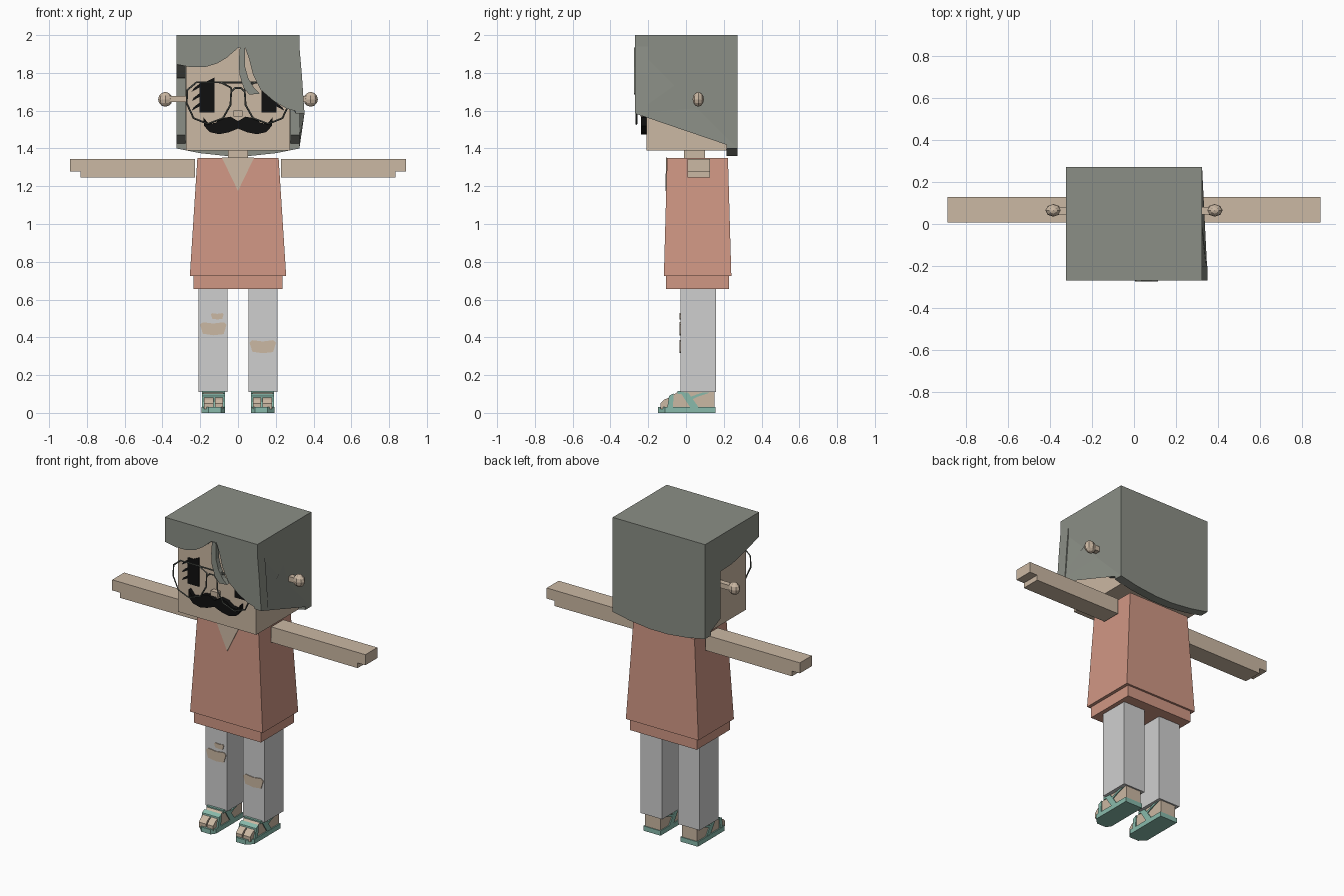
import bpy, bmesh
from mathutils import Vector

old = bpy.data.objects.get("Cube")
if old:
    bpy.data.objects.remove(old, do_unlink=True)


def material(name, rgb):
    lin = [((c / 255 + 0.055) / 1.055) ** 2.4 for c in rgb] + [1]
    m = bpy.data.materials.new(name)
    m.use_nodes = True
    m.diffuse_color = lin
    m.node_tree.nodes["Principled BSDF"].inputs["Base Color"].default_value = lin
    return m


SKIN = material("skin", (203, 184, 163))
HAIR = material("grey hair", (139, 143, 134))
SHIRT = material("coral shirt", (208, 151, 132))
PANTS = material("pale grey trousers", (207, 207, 207))
TEAL = material("teal sandal", (136, 186, 171))
BLACK = material("black", (16, 16, 16))
WIRE = material("dark grey wire", (88, 92, 86))


def finish(name, bm, mat):
    bmesh.ops.recalc_face_normals(bm, faces=bm.faces)
    me = bpy.data.meshes.new(name)
    bm.to_mesh(me)
    bm.free()
    me.materials.append(mat)
    ob = bpy.data.objects.new(name, me)
    bpy.context.collection.objects.link(ob)
    return ob


def prism(name, pts, axis, lo, hi, mat, flare=None):
    """Extrude a flat outline along an axis; flare nudges chosen corners."""
    bm = bmesh.new()

    def place(p, d):
        v = list(p)
        v.insert("xyz".index(axis), d)
        return flare(Vector(v)) if flare else v
    a = [bm.verts.new(place(p, lo)) for p in pts]
    b = [bm.verts.new(place(p, hi)) for p in pts]
    bm.faces.new(a)
    bm.faces.new(b[::-1])
    for i in range(len(pts)):
        j = (i + 1) % len(pts)
        bm.faces.new((a[i], a[j], b[j], b[i]))
    if flare:
        bmesh.ops.triangulate(bm, faces=bm.faces)
    return finish(name, bm, mat)


def box(name, x, y, z, mat):
    return prism(name, [(x[0], y[0]), (x[1], y[0]), (x[1], y[1]), (x[0], y[1])],
                 "z", z[0], z[1], mat)


def span(s, a, b):
    return sorted((s * a, s * b))


def flip(pts, s):
    return [(s * x, z) for x, z in pts]


# Head and neck
box("head", (-0.275, 0.275), (-0.21, 0.225), (1.39, 1.95), SKIN)
box("neck", (-0.053, 0.053), (-0.01, 0.1), (1.33, 1.4), SKIN)
box("nose", (-0.025, 0.025), (-0.24, -0.2), (1.57, 1.602), SKIN)

# Tapered shirt with hem and open neck
shirt = box("shirt", (-0.255, 0.255), (-0.117, 0.24), (0.725, 1.35), SHIRT)
for v in shirt.data.vertices:
    if v.co.z > 1:
        v.co.x *= 0.215 / 0.255
        v.co.y = -0.1 if v.co.y < 0 else 0.222
box("shirt_hem", (-0.235, 0.235), (-0.105, 0.227), (0.655, 0.73), SHIRT)
neckline = prism("neckline", [(-0.085, 1.351), (0.085, 1.351), (0, 1.175)],
                 "y", -0.105, -0.1, SKIN)
for v in neckline.data.vertices:
    v.co.y -= (1.35 - v.co.z) * 0.027

# Hair: cap, curved back, and front fringe
box("hair_cap", (-0.325, 0.325), (-0.27, 0.272), (1.935, 2), HAIR)
prism("hair_back", [(-0.325, 1.94), (-0.325, 1.4), (-0.2, 1.375), (-0.06, 1.36),
                    (0.06, 1.36), (0.2, 1.375), (0.325, 1.4), (0.325, 1.94)],
      "y", 0.215, 0.272, HAIR)
prism("fringe_right", [(-0.325, 1.94), (-0.325, 1.845), (-0.25, 1.83), (-0.17, 1.832),
                       (-0.11, 1.85), (-0.06, 1.88), (0, 1.932), (0.03, 1.94)],
      "y", -0.27, -0.2, HAIR)
prism("fringe_left", [(0.035, 1.94), (0.06, 1.87), (0.08, 1.79), (0.12, 1.71),
                      (0.19, 1.65), (0.26, 1.61), (0.352, 1.585), (0.338, 1.79),
                      (0.325, 1.94)], "y", -0.27, -0.2, HAIR)
prism("loose_strand", [(0.01, 1.935), (0.004, 1.86), (0.008, 1.79), (0.03, 1.72),
                       (0.06, 1.685), (0.115, 1.69), (0.085, 1.72), (0.055, 1.77),
                       (0.038, 1.83), (0.036, 1.935)], "y", -0.275, -0.245, HAIR)


# Hair sides, notched around the ears
def flare_out(v):
    if v.y < -0.2 and v.z < 1.6 and v.x > 0:
        v.x += 0.027
    return v


NAPE = [(0.272, 1.94), (0.272, 1.4), (0.12, 1.47), (0.12, 1.77)]
prism("hair_side_left", [(-0.27, 1.94)] + NAPE +
      [(-0.01, 1.77), (-0.02, 1.715), (-0.06, 1.68), (-0.15, 1.64), (-0.27, 1.585)],
      "x", 0.277, 0.325, HAIR, flare_out)
prism("hair_side_right", [(-0.27, 1.94)] + NAPE +
      [(0, 1.775), (-0.15, 1.81), (-0.27, 1.845)], "x", -0.325, -0.277, HAIR)

# Moustache
half = [(0, 1.545), (0.04, 1.568), (0.085, 1.56), (0.12, 1.535), (0.155, 1.53),
        (0.183, 1.565), (0.18, 1.52), (0.15, 1.487), (0.1, 1.475), (0.05, 1.485), (0, 1.505)]
prism("moustache", half + flip(half[-2:0:-1], -1), "y", -0.238, -0.205, BLACK)

# Eye, lashes and spectacle lens
LENS = [(0.035, 1.72), (0.04, 1.63), (0.08, 1.56), (0.16, 1.53), (0.235, 1.56),
        (0.272, 1.64), (0.268, 1.71), (0.22, 1.75), (0.09, 1.75)]


def wire(name, pts, closed):
    cu = bpy.data.curves.new(name, "CURVE")
    cu.dimensions = "3D"
    cu.bevel_depth = 0.005
    cu.bevel_resolution = 0
    sp = cu.splines.new("POLY")
    sp.points.add(len(pts) - 1)
    for p, (x, z) in zip(sp.points, pts):
        p.co = (x, -0.263, z, 1)
    sp.use_cyclic_u = closed
    cu.materials.append(WIRE)
    bpy.context.collection.objects.link(bpy.data.objects.new(name, cu))


wire("spectacle_bridge", [(-0.035, 1.7), (-0.015, 1.72), (0.015, 1.72), (0.035, 1.7)], False)
wire("spectacle_bar", [(-0.1, 1.75), (0.1, 1.75)], False)

for s, side in ((1, "left"), (-1, "right")):
    # Face details
    box("eye_" + side, span(s, 0.125, 0.205), (-0.215, -0.209), (1.59, 1.755), BLACK)
    for i in range(3):
        z = 1.61 + i * 0.05
        prism(f"lash_{side}_{i}", flip([(0.2, z + 0.035), (0.2, z + 0.015),
              (0.245, z - 0.01), (0.235, z + 0.008)], s), "y", -0.215, -0.209, BLACK)
    prism("upper_lash_" + side, flip([(0.175, 1.75), (0.125, 1.775), (0.125, 1.75)], s),
          "y", -0.215, -0.209, BLACK)
    wire("spectacle_lens_" + side, flip(LENS, s), True)

    # Knob ears
    box("ear_stalk_" + side, span(s, 0.27, 0.365), (0.045, 0.08), (1.645, 1.677), SKIN)
    bm = bmesh.new()
    bmesh.ops.create_uvsphere(bm, u_segments=8, v_segments=6, radius=1)
    for v in bm.verts:
        v.co = (s * 0.385 + v.co.x * 0.038, 0.065 + v.co.y * 0.03, 1.66 + v.co.z * 0.039)
    finish("ear_knob_" + side, bm, SKIN)

    # Arm with stepped hand
    prism("arm_" + side, flip([(0.228, 1.345), (0.228, 1.247), (0.835, 1.245),
          (0.835, 1.278), (0.89, 1.278), (0.89, 1.345)], s), "y", 0.008, 0.128, SKIN)

    # Trouser leg
    box("trouser_leg_" + side, span(s, 0.055, 0.208), (-0.03, 0.16), (0.11, 0.67), PANTS)

    # Foot, split toes and sandal
    prism("foot_" + side, [(-0.07, 0.02), (-0.07, 0.095), (-0.04, 0.112), (0.15, 0.112),
          (0.15, 0.02)], "x", *span(s, 0.076, 0.184), SKIN)
    for name, a, b in (("big_toe_", 0.08, 0.123), ("toes_", 0.131, 0.181)):
        prism(name + side, [(-0.07, 0.02), (-0.07, 0.09), (-0.115, 0.07),
              (-0.135, 0.05), (-0.135, 0.02)], "x", *span(s, a, b), SKIN)
    prism("sole_" + side, flip([(0.07, 0.155), (0.07, -0.12), (0.09, -0.147),
          (0.155, -0.147), (0.192, -0.11), (0.192, 0.155)], s), "z", 0, 0.03, TEAL)
    straps = {"toe_strap_": [(-0.1, 0.02), (-0.09, 0.09), (-0.065, 0.103), (-0.07, 0.02)],
              "ankle_strap_": [(-0.03, 0.109), (0.01, 0.109), (0.07, 0.025), (0.025, 0.025)],
              "heel_strap_": [(0.02, 0.065), (0.01, 0.08), (0.09, 0.109), (0.13, 0.109),
                              (0.06, 0.085)]}
    for name, pts in straps.items():
        prism(name + side, pts, "x", *span(s, 0.07, 0.19), TEAL)
    box("instep_strap_" + side, span(s, 0.07, 0.19), (-0.045, -0.01), (0.1, 0.117), TEAL)

# Torn knees showing skin
tear = [(-0.07, 0.02), (-0.055, 0.033), (0, 0.026), (0.055, 0.033), (0.07, 0.02),
        (0.055, -0.03), (0, -0.036), (-0.055, -0.028)]
for name, cx, cz, k in (("right_knee_tear", -0.131, 0.447, 1),
                        ("left_knee_tear", 0.131, 0.352, 1),
                        ("small_tear", -0.11, 0.512, 0.48)):
    prism(name, [(cx + x * k, cz + z * k) for x, z in tear], "y", -0.035, -0.029, SKIN)
